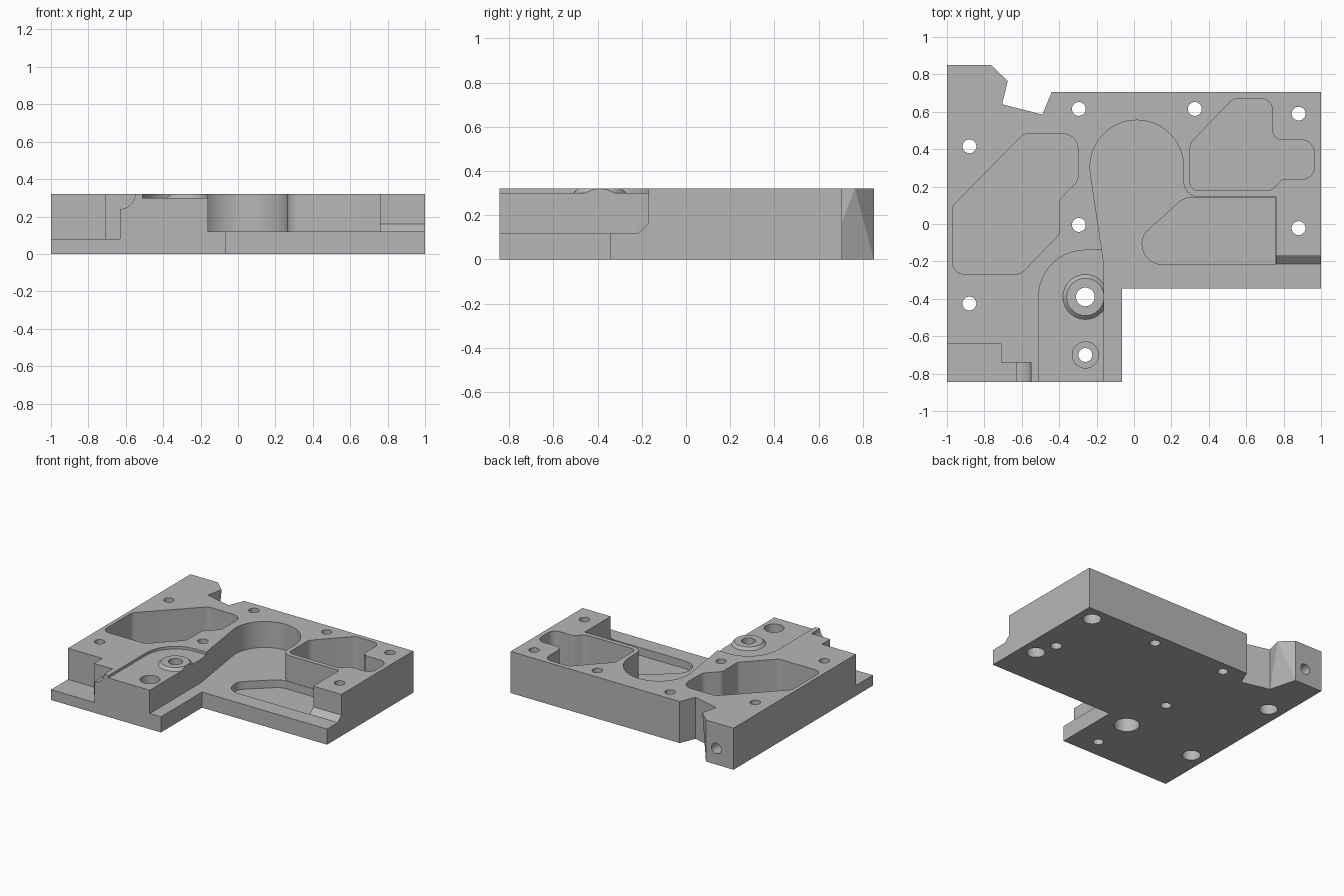
import bpy, bmesh, math
from mathutils import Vector

if "Cube" in bpy.data.objects:
    bpy.data.objects.remove(bpy.data.objects["Cube"], do_unlink=True)

HEIGHT = 0.32
STEP = 0.12
POCKET = 0.06
ABOVE = 0.5

grey = bpy.data.materials.new("machined grey")
grey.use_nodes = True
grey.diffuse_color = (0.47, 0.47, 0.47, 1)
grey.node_tree.nodes["Principled BSDF"].inputs["Base Color"].default_value = grey.diffuse_color


def loft(name, lower, upper):
    """Closed solid between two matching loops of 3D points."""
    bm = bmesh.new()
    a = [bm.verts.new(p) for p in lower]
    b = [bm.verts.new(p) for p in upper]
    n = len(a)
    bm.faces.new(a)
    bm.faces.new(b)
    for i in range(n):
        j = (i + 1) % n
        bm.faces.new((a[i], a[j], b[j], b[i]))
    bmesh.ops.remove_doubles(bm, verts=bm.verts, dist=0.0001)
    bmesh.ops.connect_verts_nonplanar(bm, angle_limit=0.01, faces=bm.faces)
    bmesh.ops.recalc_face_normals(bm, faces=bm.faces)
    mesh = bpy.data.meshes.new(name)
    bm.to_mesh(mesh)
    bm.free()
    mesh.materials.append(grey)
    obj = bpy.data.objects.new(name, mesh)
    bpy.context.collection.objects.link(obj)
    return obj


def prism(name, outline, lo, hi, axis="z"):
    """Extrude a 2D outline along one axis."""
    place = {"x": lambda p, h: (h, p[0], p[1]),
             "y": lambda p, h: (p[0], h, p[1]),
             "z": lambda p, h: (p[0], p[1], h)}[axis]
    return loft(name, [place(p, lo) for p in outline], [place(p, hi) for p in outline])


def arc(cx, cy, r, start, end, steps=24):
    angles = [math.radians(start + (end - start) * i / steps) for i in range(steps + 1)]
    return [(cx + r * math.cos(t), cy + r * math.sin(t)) for t in angles]


def circle(cx, cy, r, steps=40):
    return arc(cx, cy, r, 0, 360, steps)[:-1]


def rounded(corners, steps=8):
    """Fillet every (x, y, radius) corner of a polygon."""
    out = []
    n = len(corners)
    for i, (x, y, r) in enumerate(corners):
        p = Vector((x, y))
        u = (Vector(corners[i - 1][:2]) - p).normalized()
        v = (Vector(corners[(i + 1) % n][:2]) - p).normalized()
        if r == 0:
            out.append((x, y))
            continue
        half = u.angle(v) / 2
        centre = p + (u + v).normalized() * (r / math.sin(half))
        start = p + u * (r / math.tan(half)) - centre
        end = p + v * (r / math.tan(half)) - centre
        turn = end.angle_signed(start)
        for k in range(steps + 1):
            t = turn * k / steps
            c, s = math.cos(t), math.sin(t)
            out.append((centre.x + start.x * c - start.y * s,
                        centre.y + start.x * s + start.y * c))
    return out


def combine(tool, operation="DIFFERENCE"):
    """Boolean a tool into the body and discard the tool."""
    mod = body.modifiers.new("cut", "BOOLEAN")
    mod.operation = operation
    mod.solver = "EXACT"
    mod.object = tool
    graph = bpy.context.evaluated_depsgraph_get()
    mesh = bpy.data.meshes.new_from_object(body.evaluated_get(graph))
    body.modifiers.remove(mod)
    body.data = mesh
    bpy.data.objects.remove(tool, do_unlink=True)


def cut(outline, lo, hi=ABOVE, axis="z"):
    combine(prism("cutter", outline, lo, hi, axis))


def box(x0, x1, y0, y1):
    return [(x0, y0), (x1, y0), (x1, y1), (x0, y1)]


# Plate outline with the rear notch; the tab corner tapers away to the bottom
before = [(-1, -0.845), (-0.065, -0.845), (-0.065, -0.345), (1, -0.345), (1, 0.705),
          (-0.44, 0.705), (-0.49, 0.585), (-0.705, 0.64)]
after = [(-0.765, 0.85), (-1, 0.85)]
top = before + [(-0.675, 0.765)] + after
bottom = before + [after[0]] + after
body = loft("base_plate", [(x, y, 0) for x, y in bottom], [(x, y, HEIGHT) for x, y in top])

# Shallow recess and its conical boss
cut([(-0.51, -1)] + arc(-0.26, -0.39, 0.25, 180, 90) + [(-0.1, -0.14), (-0.1, -1)], 0.30)
combine(loft("boss", [(x, y, 0.28) for x, y in circle(-0.26, -0.39, 0.14)],
             [(x, y, HEIGHT) for x, y in circle(-0.26, -0.39, 0.10)]), "UNION")

# Large lowered area with the round end
fillet = arc(0.345, 0.225, 0.08, 180, 270, 10)
cut([(-0.16, -1), (-0.16, -0.22)] + arc(0.015, 0.305, 0.25, 188, 0, 40) + fillet
    + [(0.76, 0.145), (0.76, -0.215), (1.1, -0.215), (1.1, -1)], STEP)
cut([(-0.215, STEP), (-0.17, 0.16), (-0.17, ABOVE), (-0.25, ABOVE)], 0.7, 1.1, "x")

# Pocket in the lowered area
cut(rounded([(0.757, -0.217, 0), (0.757, 0.142, 0), (0.27, 0.142, 0.11),
             (0.045, -0.06, 0.09), (0.04, -0.217, 0.11)]), POCKET, 0.2)

# Left pocket
cut(rounded([(-0.97, -0.267, 0.06), (-0.97, 0.095, 0.05), (-0.59, 0.482, 0.06),
             (-0.3, 0.482, 0.08), (-0.3, 0.23, 0.06), (-0.4, 0.13, 0.05),
             (-0.4, -0.055, 0.04), (-0.605, -0.267, 0.06)]), POCKET)

# Rear right pocket
cut(rounded([(0.3, 0.18, 0.04), (0.3, 0.43, 0.07), (0.53, 0.67, 0.06), (0.74, 0.67, 0.06),
             (0.74, 0.45, 0.05), (0.963, 0.45, 0.07), (0.963, 0.24, 0.06),
             (0.79, 0.24, 0.04), (0.735, 0.18, 0.05)]), POCKET)

# Front left corner step and half-round groove
cut([(-1.1, -1), (-0.63, -1), (-0.63, -0.74), (-0.71, -0.74), (-0.71, -0.64), (-1.1, -0.64)], 0.08)
cut(circle(-0.63, HEIGHT, 0.08), -1, -0.74, "y")

# Through holes, four of them counterbored from below
for x, y in [(-0.295, -0.005), (-0.295, 0.615), (0.325, 0.615), (-0.26, -0.7)]:
    cut(circle(x, y, 0.037), -0.1)
for x, y in [(-0.88, 0.415), (-0.88, -0.425), (0.88, 0.59), (0.88, -0.022)]:
    cut(circle(x, y, 0.037), -0.1)
    cut(circle(x, y, 0.065), -0.1, 0.1)

# Boss hole, front counterbore, blind locating hole and tab hole
cut(circle(-0.26, -0.39, 0.05), -0.1)
cut(circle(-0.26, -0.39, 0.09), -0.1, 0.16)
cut(circle(-0.26, -0.7, 0.07), 0.2)
cut(circle(0.83, 0.14, 0.04), -0.1, 0.12)
cut(circle(-0.853, 0.125, 0.04), 0.66, 1, "y")

# Smooth curved walls, crisp machined edges
bpy.ops.object.select_all(action="DESELECT")
body.select_set(True)
bpy.context.view_layer.objects.active = body
bpy.ops.object.shade_smooth_by_angle(angle=math.radians(25))
